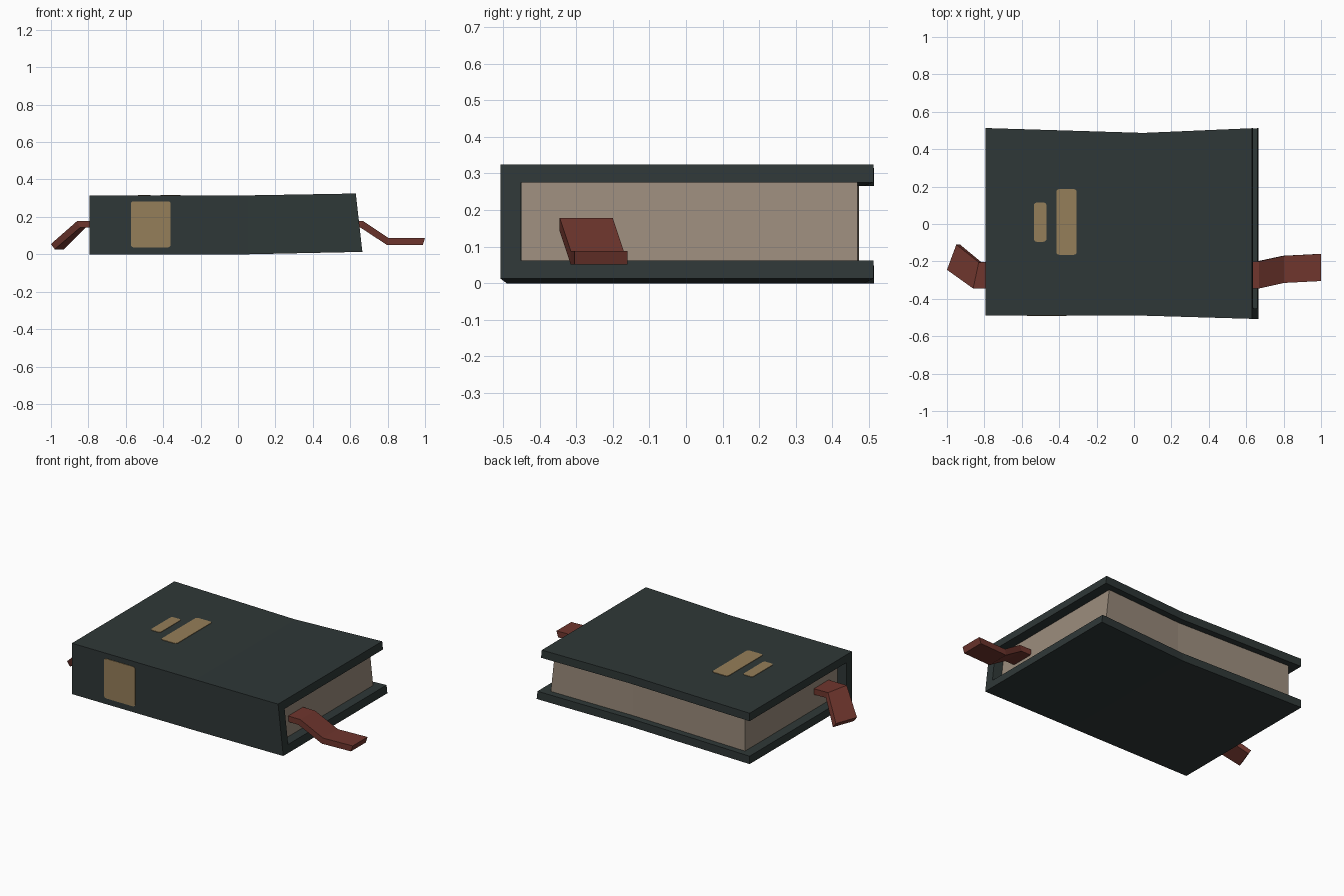
import bpy, bmesh, math

if "Cube" in bpy.data.objects:
    bpy.data.objects.remove(bpy.data.objects["Cube"])


def material(name, rgb):
    m = bpy.data.materials.new(name)
    m.diffuse_color = (*rgb, 1)
    m.use_nodes = True
    m.node_tree.nodes["Principled BSDF"].inputs["Base Color"].default_value = m.diffuse_color
    return m


COVER = material("dark green cloth", (0.028, 0.039, 0.038))
PAPER = material("aged paper", (0.328, 0.262, 0.202))
GOLD = material("dull gold", (0.300, 0.210, 0.100))
RIBBON = material("red ribbon", (0.160, 0.037, 0.027))


def finish(name, bm, mat):
    bmesh.ops.recalc_face_normals(bm, faces=bm.faces)
    mesh = bpy.data.meshes.new(name)
    bm.to_mesh(mesh)
    bm.free()
    mesh.materials.append(mat)
    obj = bpy.data.objects.new(name, mesh)
    bpy.context.collection.objects.link(obj)
    return obj


def loft(name, sections, mat):
    """Skin a row of matching closed sections and cap both ends."""
    bm = bmesh.new()
    rings = [[bm.verts.new(p) for p in s] for s in sections]
    n = len(rings[0])
    for a, b in zip(rings, rings[1:]):
        for i in range(n):
            j = (i + 1) % n
            bm.faces.new((a[i], a[j], b[j], b[i]))
    bm.faces.new(rings[0])
    bm.faces.new(rings[-1])
    return finish(name, bm, mat)


# Cover: C-shaped section (spine at the front), slightly warped to the right
def cover_section(x, lean, yf, yb, z0, z1, t=0.049, spine=0.056):
    yi = yf + spine
    profile = [(yf, z0), (yb, z0), (yb, z0 + t), (yi, z0 + t),
               (yi, z1 - t), (yb, z1 - t), (yb, z1), (yf, z1)]
    return [(x + lean * (z - z0), y, z) for y, z in profile]


loft("cover", [cover_section(-0.795, 0, -0.49, 0.513, 0.0, 0.315),
               cover_section(0.05, 0, -0.49, 0.487, 0.0, 0.315),
               cover_section(0.665, -0.113, -0.507, 0.512, 0.013, 0.325)], COVER)


# Page block, set in from the cover edges
def page_section(x, lean, yb, z0, z1):
    return [(x + lean * (z - z0), y, z)
            for y, z in [(-0.46, z0), (yb, z0), (yb, z1), (-0.46, z1)]]


loft("pages", [page_section(-0.735, 0, 0.472, 0.04, 0.275),
               page_section(0.05, 0, 0.446, 0.04, 0.275),
               page_section(0.60, -0.113, 0.468, 0.05, 0.283)], PAPER)


# Ribbon ends: each section is front edge, back edge and offset to underside
def ribbon(name, stations):
    loft(name, [[(xf, yf, z), (xb, yb, z), (xb + dx, yb, z - dz), (xf + dx, yf, z - dz)]
                for xf, yf, xb, yb, z, dx, dz in stations], RIBBON)


ribbon("ribbon_right", [(0.53, -0.345, 0.53, -0.20, 0.178, 0, 0.036),
                        (0.668, -0.345, 0.668, -0.20, 0.178, -0.012, 0.036),
                        (0.803, -0.315, 0.803, -0.17, 0.088, -0.008, 0.037),
                        (1.0, -0.305, 1.0, -0.16, 0.088, -0.012, 0.037)])
ribbon("ribbon_left", [(-0.70, -0.345, -0.70, -0.20, 0.178, 0, 0.036),
                       (-0.86, -0.345, -0.83, -0.205, 0.178, 0.015, 0.036),
                       (-1.0, -0.245, -0.95, -0.11, 0.055, 0.02, 0.028)])


# Gold plates with rounded corners; place maps (u, v, depth) to a point
def plate(name, u0, u1, v0, v1, place, r=0.015, depth=0.003):
    outline = []
    for k, (u, v) in enumerate([(u1 - r, v1 - r), (u0 + r, v1 - r),
                                (u0 + r, v0 + r), (u1 - r, v0 + r)]):
        for s in range(4):
            a = math.radians(90 * k + 30 * s)
            outline.append((u + r * math.cos(a), v + r * math.sin(a)))
    loft(name, [[place(u, v, d) for u, v in outline] for d in (-0.002, depth)], GOLD)


def on_top(u, v, d):
    return (u, v, 0.315 + d)


plate("title_plate", -0.415, -0.307, -0.165, 0.187, on_top)
plate("subtitle_plate", -0.535, -0.468, -0.095, 0.115, on_top)
plate("spine_label", -0.573, -0.36, 0.037, 0.283, lambda u, v, d: (u, -0.49 - d, v))
